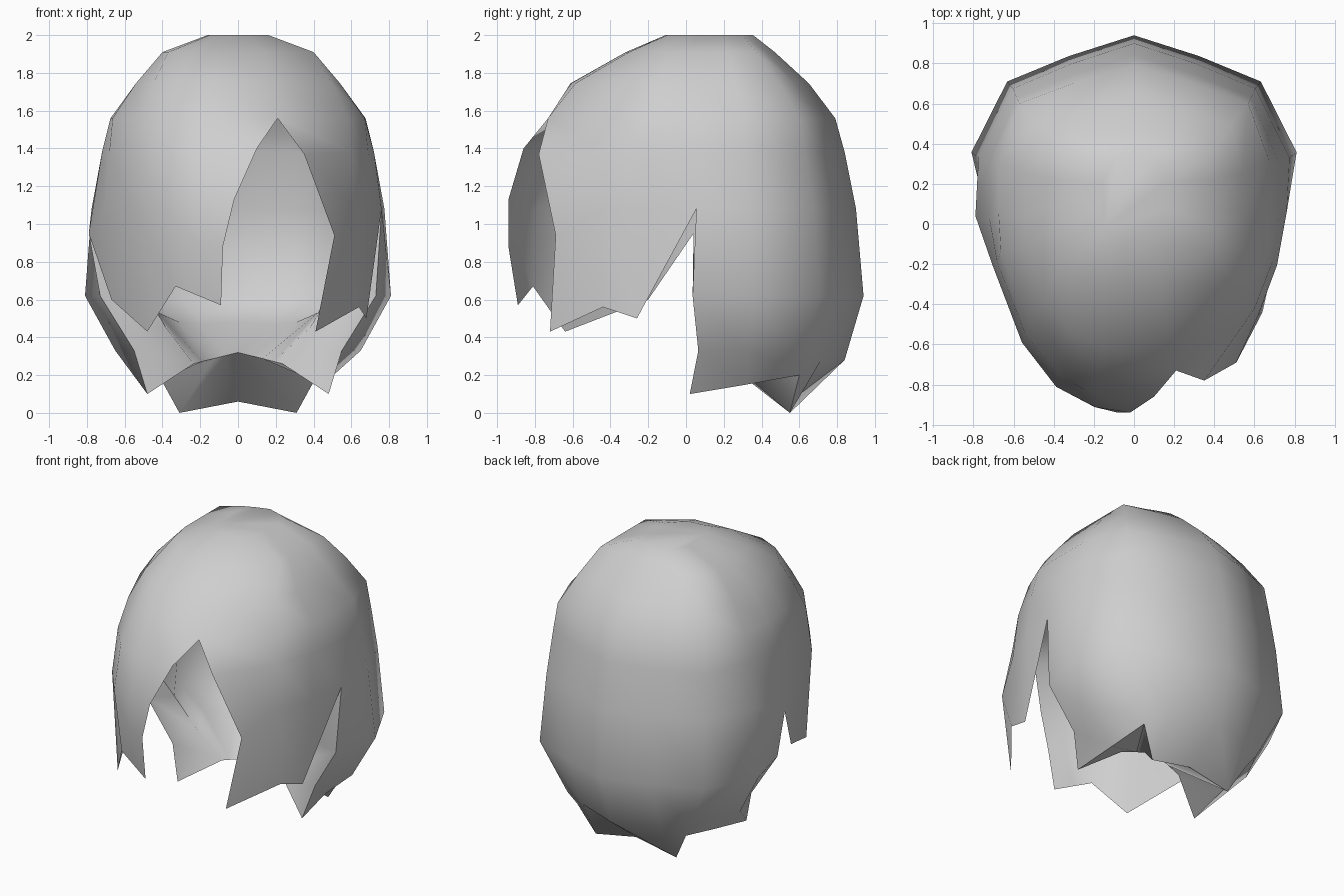
import bpy, bmesh, math

if "Cube" in bpy.data.objects:
    bpy.data.objects.remove(bpy.data.objects["Cube"], do_unlink=True)

# Head rings from crown to ears: height, half width, middle y, half depth, squareness
RINGS = [(2.0, .16, .12, .235, 1.3), (1.91, .40, .07, .40, 1.28),
         (1.745, .54, .01, .64, 1.15), (1.56, .675, .02, .77, 1.08),
         (1.38, .72, -.02, .86, 1.04), (1.08, .775, -.02, .92, 1.0),
         (.62, .81, 0, .94, 1.0)]
ROWS = 9
RIM_ROW = ROWS - 1


def clamp(x, limit):
    return max(-limit, min(limit, x))


def column(tx, ty, rings, tail):
    """A strand line: outline direction, rings followed, then its own tail."""
    pts = [(clamp(tx * w * sq, w), mid + ty * d, z)
           for z, w, mid, d, sq in RINGS[:rings]] + tail
    return {"free": rings, "last": len(pts) - 1,
            "pts": pts + [pts[-1]] * (ROWS - len(pts))}


def flip(points):
    return [(-x, y, z) for x, y, z in points]


# Parting above the forehead and the two gaps beside the ears
PART = (.21, -.73, 1.56)
GAP_R, GAP_L = (.76, .055, 1.08), (-.79, .04, .95)
SIDE_EDGE = [(.73, .035, .62), (.55, .065, .33), (.48, .02, .10)]
# Inner edge of the thick side end, level with the outer side edge
CAP_EDGE = {6: (.52, .04, .68), 7: (.38, .10, .45)}

fringe_a = [
    column(.27, -.93, 3, [PART, (.35, -.78, 1.37), (.51, -.69, .94), (.41, -.72, .43)]),
    column(.80, -.47, 6, [(.64, -.44, .56)]),
    column(.92, -.20, 6, [(.68, -.26, .50)]),
    column(.97, .05, 5, [GAP_R]),
]
fringe_b = [
    column(-.97, .05, 5, [GAP_L]),
    column(-.91, -.20, 6, [(-.67, -.20, .60)]),
    column(-.72, -.62, 6, [(-.48, -.64, .43)]),
    column(-.50, -.86, 6, [(-.33, -.81, .67)]),
    column(-.25, -.97, 6, [(-.20, -.91, .88), (-.21, -.85, .62)]),
    column(.27, -.93, 3, [PART, (.10, -.86, 1.40), (-.02, -.94, 1.13),
                          (-.08, -.94, .88), (-.09, -.89, .57)]),
]
# Back of the hair: one side, then its mirror
back_half = [(1.0, .38, [(.65, .33, .33), (.45, .32, .15)]),
             (.78, .755, [(.475, .63, .28), (.42, .60, .20)]),
             (.40, .89, [(.30, .71, .27), (.31, .55, .0)])]
back = ([column(.97, .05, 5, [GAP_R] + SIDE_EDGE)]
        + [column(x, y, 7, t) for x, y, t in back_half]
        + [column(0, 1, 7, [(0, .84, .28), (0, .55, .06)])]
        + [column(-x, y, 7, flip(t)) for x, y, t in reversed(back_half)]
        + [column(-.97, .05, 5, [GAP_L] + flip(SIDE_EDGE))])
# Neck edge where the underside of the back meets the lining
neck_half = [(.235, .16, .26), (.19, .17, .272), (.13, .18, .287), (.07, .19, .302)]
neck = neck_half + [(0, .20, .32)] + flip(neck_half[::-1])

bm = bmesh.new()
cache = {}


def vert(p):
    key = tuple(round(c, 4) for c in p)
    if key not in cache:
        cache[key] = bm.verts.new(key)
    return cache[key]


def face(points):
    vs = []
    for p in points:
        v = vert(p)
        if v not in vs:
            vs.append(v)
    if len(vs) > 2 and not bm.faces.get(vs):
        bm.faces.new(vs)


def lining(section, c, r, is_back):
    """Inner point, equal to the outer one along the thin open edges."""
    col = section[c]
    x, y, z = col["pts"][r]
    if is_back and r == RIM_ROW:
        return neck[c]
    edge = c in (0, len(section) - 1) and r >= col["free"]
    if edge and is_back and r in CAP_EDGE:
        cx, cy, cz = CAP_EDGE[r]
        return (math.copysign(cx, x), cy, cz)
    if edge or r >= col["last"]:
        return (x, y, z)
    if is_back and r == RIM_ROW - 1:
        return (x * .65, y * .70, z + .20)
    z -= .08 if r < 4 else 0
    if y > .1:
        return (clamp(x * .92, .63), y * .81, z)
    return (x * .89, y * .97, z)


outer_cap, inner_cap = [], []
for section, is_back in ((fringe_a, False), (back, True), (fringe_b, False)):
    n = len(section)
    outer = [c["pts"] for c in section]
    inner = [[lining(section, c, r, is_back) for r in range(ROWS)] for c in range(n)]
    for grid in (outer, inner):
        for c in range(n - 1):
            for r in range(ROWS - 1):
                face((grid[c][r], grid[c + 1][r], grid[c + 1][r + 1], grid[c][r + 1]))
    outer_cap += [col[0] for col in outer]
    inner_cap += [col[0] for col in inner]
    if is_back:
        # Underside at the nape
        for c in range(n - 1):
            face((outer[c][-1], outer[c + 1][-1], inner[c + 1][-1], inner[c][-1]))
        # Thick ends beside the ears
        for c in (0, n - 1):
            for r in range(section[c]["free"], RIM_ROW):
                face((outer[c][r], inner[c][r], inner[c][r + 1], outer[c][r + 1]))

# Crown
face(outer_cap)
face(inner_cap)
bmesh.ops.recalc_face_normals(bm, faces=bm.faces)

mesh = bpy.data.meshes.new("hair")
bm.to_mesh(mesh)
bm.free()
hair = bpy.data.objects.new("hair", mesh)
bpy.context.collection.objects.link(hair)

mat = bpy.data.materials.new("light grey")
mat.use_nodes = True
grey = (.62, .62, .62, 1)
mat.diffuse_color = grey
mat.node_tree.nodes["Principled BSDF"].inputs["Base Color"].default_value = grey
mesh.materials.append(mat)

bpy.ops.object.select_all(action='DESELECT')
hair.select_set(True)
bpy.context.view_layer.objects.active = hair
bpy.ops.object.shade_smooth_by_angle(angle=math.radians(65))
